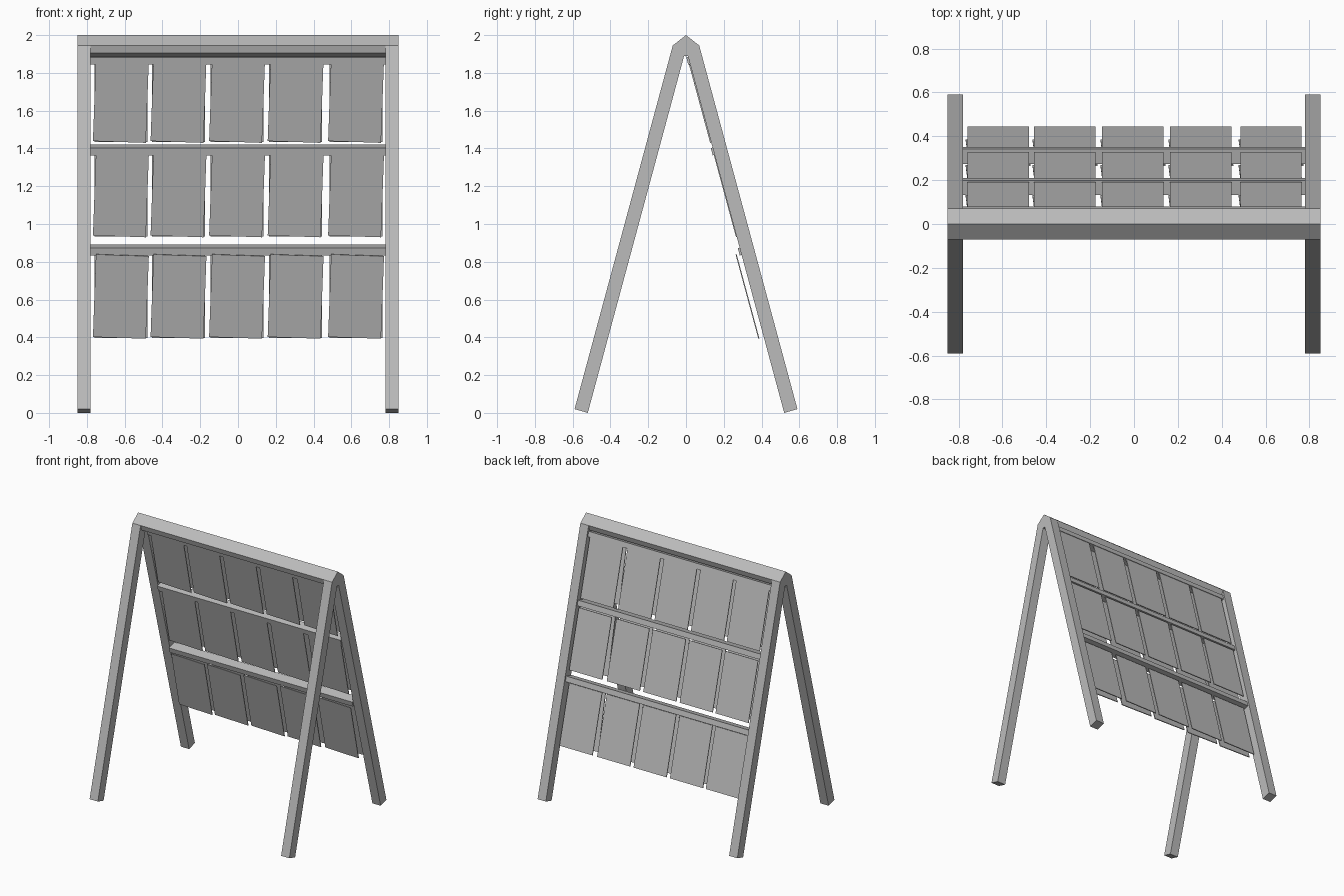
import bpy
import math
from mathutils import Matrix, Vector

cube = bpy.data.objects.get("Cube")
if cube:
    bpy.data.objects.remove(cube, do_unlink=True)

grey = bpy.data.materials.new("plain grey")
grey.use_nodes = True
colour = (0.5, 0.5, 0.5, 1)
grey.diffuse_color = colour
grey.node_tree.nodes["Principled BSDF"].inputs["Base Color"].default_value = colour

SLOPE = 0.27
LEAN = math.atan(SLOPE)


def add_mesh(name, verts, faces):
    mesh = bpy.data.meshes.new(name)
    mesh.from_pydata(verts, [], faces)
    mesh.materials.append(grey)
    obj = bpy.data.objects.new(name, mesh)
    bpy.context.collection.objects.link(obj)
    return obj


def prism(name, profile, x0, x1):
    """Extrude a (y, z) profile along x."""
    n = len(profile)
    verts = [(x, y, z) for x in (x0, x1) for y, z in profile]
    faces = [(i, (i + 1) % n, n + (i + 1) % n, n + i) for i in range(n)]
    faces += [tuple(reversed(range(n))), tuple(range(n, 2 * n))]
    return add_mesh(name, verts, faces)


def leaning_box(name, centre, size, roll=0):
    """Box lying in the plane of the rear legs, rolled within that plane."""
    corners = [(x, y, z) for x in (-.5, .5) for y in (-.5, .5) for z in (-.5, .5)]
    verts = [Vector(a * b for a, b in zip(c, size)) for c in corners]
    faces = [(0, 1, 3, 2), (4, 6, 7, 5), (0, 4, 5, 1),
             (2, 3, 7, 6), (0, 2, 6, 4), (1, 5, 7, 3)]
    obj = add_mesh(name, verts, faces)
    obj.matrix_world = (Matrix.Translation(centre) @ Matrix.Rotation(LEAN, 4, 'X')
                        @ Matrix.Rotation(roll, 4, 'Y'))
    return obj


def inner_y(z):
    """Inner surface of the rear legs at a height."""
    return 0.52 - SLOPE * z


# Legs: one leaning profile, used at four corners
for side, x0, x1 in (("right", -.85, -.78), ("left", .78, .85)):
    for end, s in (("front", -1), ("rear", 1)):
        profile = [(0, 2), (s * .07, 1.945), (s * .59, .02),
                   (s * .52, 0), (s * .01, 1.89), (0, 1.89)]
        prism(f"{end}_{side}_leg", profile if s < 0 else profile[::-1], x0, x1)

# Ridge beam joining the two end frames
prism("ridge_beam", [(0, 2), (-.07, 1.945), (-.058, 1.905), (0, 1.887),
                     (.058, 1.905), (.07, 1.945)], -.78, .78)

# Rails with hanging paired sheets: rail height, sheet top and bottom, sheet offset
columns = (-.62, -.315, -.005, .305, .625)
rows = (("top", 1.872, 1.875, 1.435, -.003),
        ("middle", 1.392, 1.37, .935, -.001),
        ("bottom", .862, .835, .398, -.028))
for row, rail_z, top, bottom, offset in rows:
    rail_y = inner_y(rail_z) + .026
    leaning_box(f"{row}_rail", (0, rail_y, rail_z), (1.56, .07, .04))
    mid = (top + bottom) / 2
    length = (top - bottom) / math.cos(LEAN)
    for i, x in enumerate(columns):
        for layer, gap, roll in (("front", 0, math.radians(2)), ("rear", .058, 0)):
            leaning_box(f"{row}_{layer}_sheet_{i + 1}",
                        (x, inner_y(mid) + offset + gap, mid),
                        (.28, .006, length), roll)
